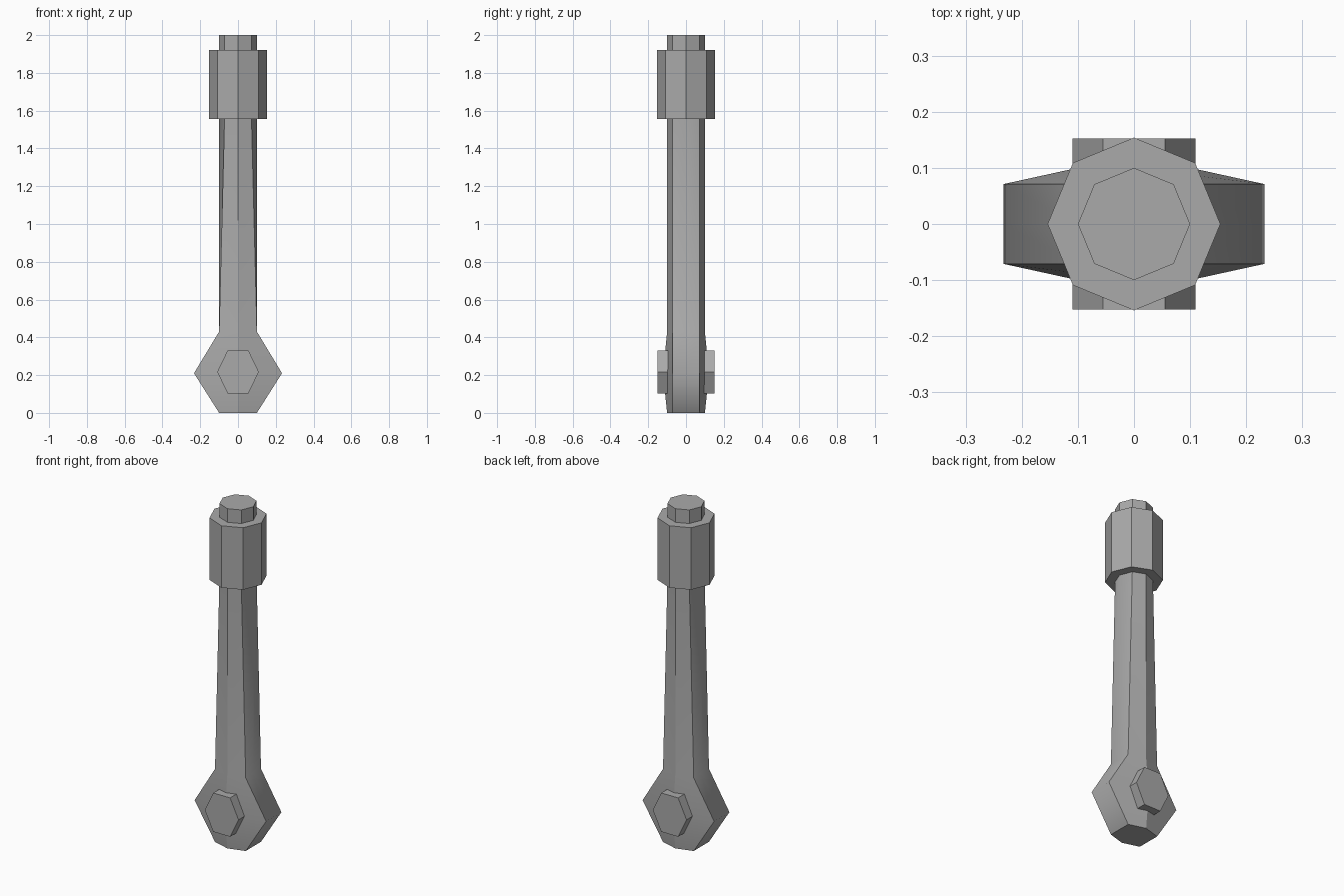
import bpy
import bmesh
from math import cos, sin, pi
from mathutils import Matrix

cube = bpy.data.objects.get("Cube")
if cube:
    bpy.data.objects.remove(cube, do_unlink=True)

grey = bpy.data.materials.new("steel_grey")
grey.use_nodes = True
grey.diffuse_color = (0.4, 0.4, 0.4, 1)
grey.node_tree.nodes["Principled BSDF"].inputs["Base Color"].default_value = (0.4, 0.4, 0.4, 1)


def finish(name, bm):
    """Turn a bmesh into a named, coloured object."""
    bmesh.ops.recalc_face_normals(bm, faces=bm.faces[:])
    mesh = bpy.data.meshes.new(name)
    bm.to_mesh(mesh)
    bm.free()
    mesh.materials.append(grey)
    obj = bpy.data.objects.new(name, mesh)
    bpy.context.collection.objects.link(obj)
    return obj


def prism(name, sides, radius, z0, z1):
    """Flat-sided upright prism with a corner on +x."""
    bm = bmesh.new()
    ring = [bm.verts.new((radius * cos(2 * pi * i / sides),
                          radius * sin(2 * pi * i / sides), z0)) for i in range(sides)]
    base = bm.faces.new(ring)
    top = bmesh.ops.extrude_face_region(bm, geom=[base])["geom"]
    for v in top:
        if isinstance(v, bmesh.types.BMVert):
            v.co.z = z1
    if not base.is_valid or base not in bm.faces[:]:
        bm.faces.new(ring)
    return finish(name, bm)


# Tapering eight-sided shaft that swells into a hexagonal foot
# Each section: height, side half-width, corner half-width, front half-depth
sections = [(0, 0.1, 0.1, 0.1), (0.21, 0.233, 0.233, 0.122),
            (0.43, 0.1, 0.1, 0.1), (1.57, 0.1, 0.071, 0.1)]
bm = bmesh.new()
rings = []
for z, side, corner, front in sections:
    outline = [(side, 0), (corner, 0.071), (0, front), (-corner, 0.071),
               (-side, 0), (-corner, -0.071), (0, -front), (corner, -0.071)]
    rings.append([bm.verts.new((x, y, z)) for x, y in outline])
for low, high in zip(rings, rings[1:]):
    for i in range(8):
        j = (i + 1) % 8
        bm.faces.new((low[i], low[j], high[j], high[i])).smooth = True
for ring in (rings[0], rings[-1]):
    bm.faces.new(ring)
    for i in range(8):
        bm.edges.get((ring[i], ring[(i + 1) % 8])).smooth = False
# Crisp lengthwise ridges, soft side faces
for low, high in zip(rings, rings[1:]):
    for i in (1, 2, 3, 5, 6, 7):
        bm.edges.get((low[i], high[i])).smooth = False
finish("shaft", bm)

# Collar and end cap
prism("collar", 8, 0.154, 1.555, 1.92)
prism("end_cap", 8, 0.1, 1.9, 2.0)

# Hexagonal pivot bolt running front to back through the foot
bolt = prism("pivot_bolt", 6, 0.11, -0.152, 0.152)
bolt.data.transform(Matrix.Translation((0, 0, 0.217)) @ Matrix.Rotation(pi / 2, 4, "X")
                    @ Matrix.Diagonal((1, 1.2, 1, 1)))
